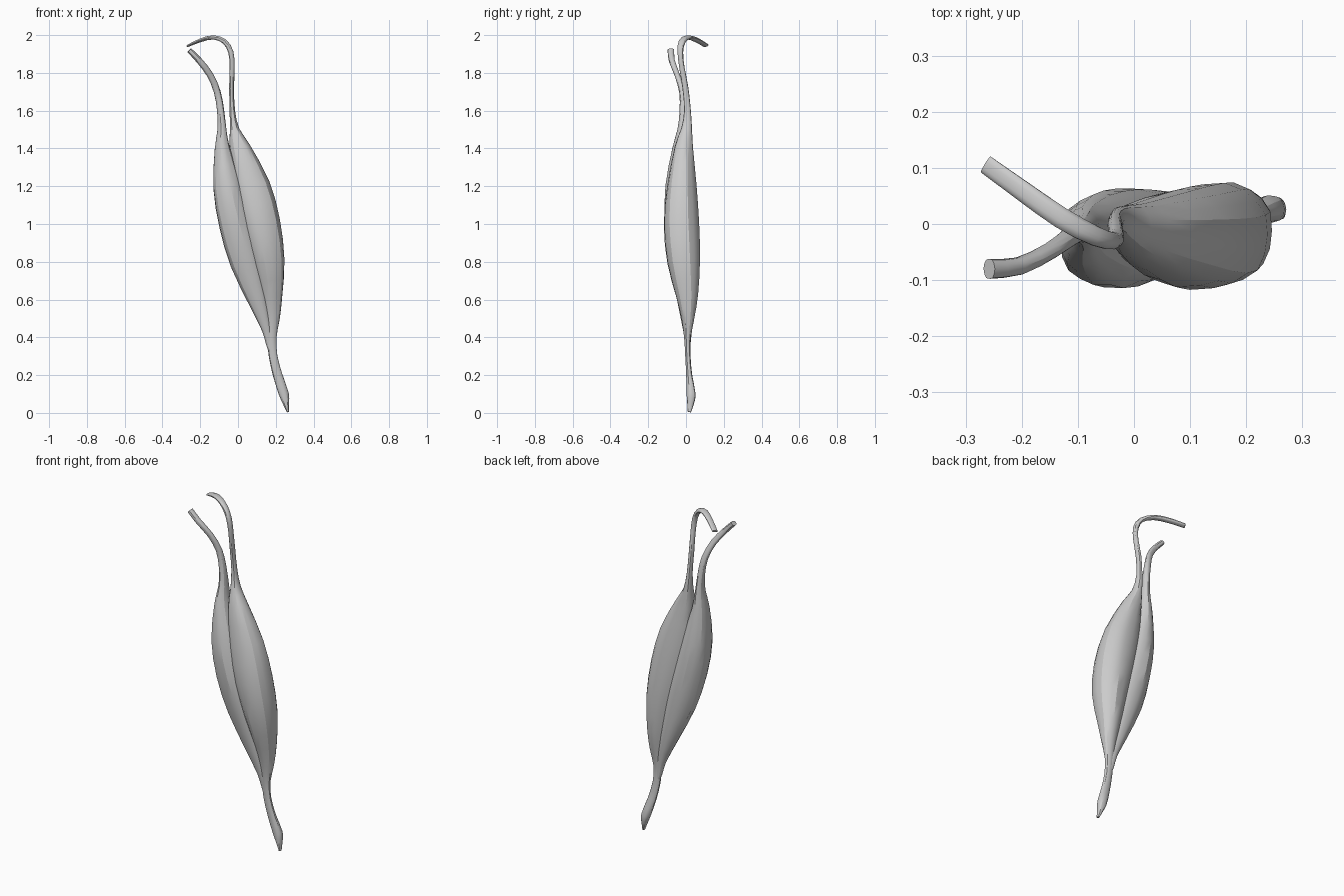
import bpy, bmesh, math
from mathutils import Vector

SIDES = 18


def catmull(a, b, c, d, t):
    return [0.5 * (2*q + (r-p)*t + (2*p-5*q+4*r-s)*t*t + (3*q-p-3*r+s)*t**3)
            for p, q, r, s in zip(a, b, c, d)]


def loft(name, keys, steps=2):
    """Skin rings along a path of (x, y, z, width radius, depth radius)."""
    pts = []
    for i in range(len(keys) - 1):
        quad = [keys[max(i-1, 0)], keys[i], keys[i+1], keys[min(i+2, len(keys)-1)]]
        pts += [catmull(*quad, k / steps) for k in range(steps)]
    pts.append(keys[-1])
    bm = bmesh.new()
    rings = []
    for i, p in enumerate(pts):
        lo, hi = pts[max(i-1, 0)], pts[min(i+1, len(pts)-1)]
        t = (Vector(hi[:3]) - Vector(lo[:3])).normalized()
        v = Vector((0, 1, 0))
        v = (v - t * v.dot(t)).normalized()
        u = v.cross(t)
        ring = []
        for k in range(SIDES):
            a = 2 * math.pi * k / SIDES
            c, s = math.cos(a), math.sin(a)
            # slightly boxy section with faint fibre ridges
            g = 1 + 0.02 * math.cos(6 * a + 0.25 * i)
            cx = math.copysign(abs(c) ** 0.9, c) * p[3] * g
            cy = math.copysign(abs(s) ** 0.9, s) * p[4] * g
            ring.append(bm.verts.new(Vector(p[:3]) + u * cx + v * cy))
        rings.append(ring)
    for r0, r1 in zip(rings, rings[1:]):
        for k in range(SIDES):
            n = (k + 1) % SIDES
            bm.faces.new((r0[k], r0[n], r1[n], r1[k]))
    bm.faces.new(rings[0][::-1])
    bm.faces.new(rings[-1])
    bmesh.ops.recalc_face_normals(bm, faces=bm.faces)
    mesh = bpy.data.meshes.new(name)
    bm.to_mesh(mesh)
    bm.free()
    ob = bpy.data.objects.new(name, mesh)
    bpy.context.collection.objects.link(ob)
    bpy.ops.object.select_all(action='DESELECT')
    ob.select_set(True)
    bpy.context.view_layer.objects.active = ob
    bpy.ops.object.shade_smooth_by_angle(angle=math.radians(25))
    return ob


# Outer belly: lower tendon, belly, arched upper tendon
loft("right_muscle_head", [
    (.264, .018, .005, .006, .009), (.254, .024, .05, .016, .018),
    (.243, .027, .1, .026, .024), (.21, .017, .2, .025, .016),
    (.186, .01, .3, .023, .014), (.178, .008, .4, .026, .018),
    (.182, .01, .5, .04, .034), (.178, .006, .62, .058, .058),
    (.16, -.012, .8, .088, .086), (.12, -.024, 1.0, .105, .093),
    (.07, -.022, 1.2, .099, .078), (.01, -.012, 1.4, .056, .05),
    (-.018, .003, 1.5, .025, .03), (-.03, .008, 1.6, .014, .018),
    (-.034, -.003, 1.72, .013, .016), (-.031, -.022, 1.83, .013, .014),
    (-.038, -.03, 1.91, .014, .015), (-.07, -.021, 1.965, .013, .018),
    (-.13, .011, 1.988, .011, .019), (-.2, .06, 1.972, .010, .018),
    (-.264, .106, 1.944, .006, .017)])

# Inner belly: tapers into the shared lower tendon, straight upper tendon
loft("left_muscle_head", [
    (.19, .012, .28, .01, .008), (.168, .01, .36, .018, .014),
    (.153, .008, .44, .026, .024), (.112, .002, .58, .052, .046),
    (.045, -.012, .8, .088, .072), (-.012, -.024, 1.0, .09, .087),
    (-.056, -.028, 1.2, .077, .081), (-.083, -.02, 1.4, .041, .052),
    (-.085, -.012, 1.5, .024, .033), (-.092, -.012, 1.6, .019, .022),
    (-.11, -.02, 1.7, .018, .016), (-.148, -.047, 1.79, .017, .014),
    (-.205, -.075, 1.865, .016, .016), (-.258, -.08, 1.92, .014, .018)])
